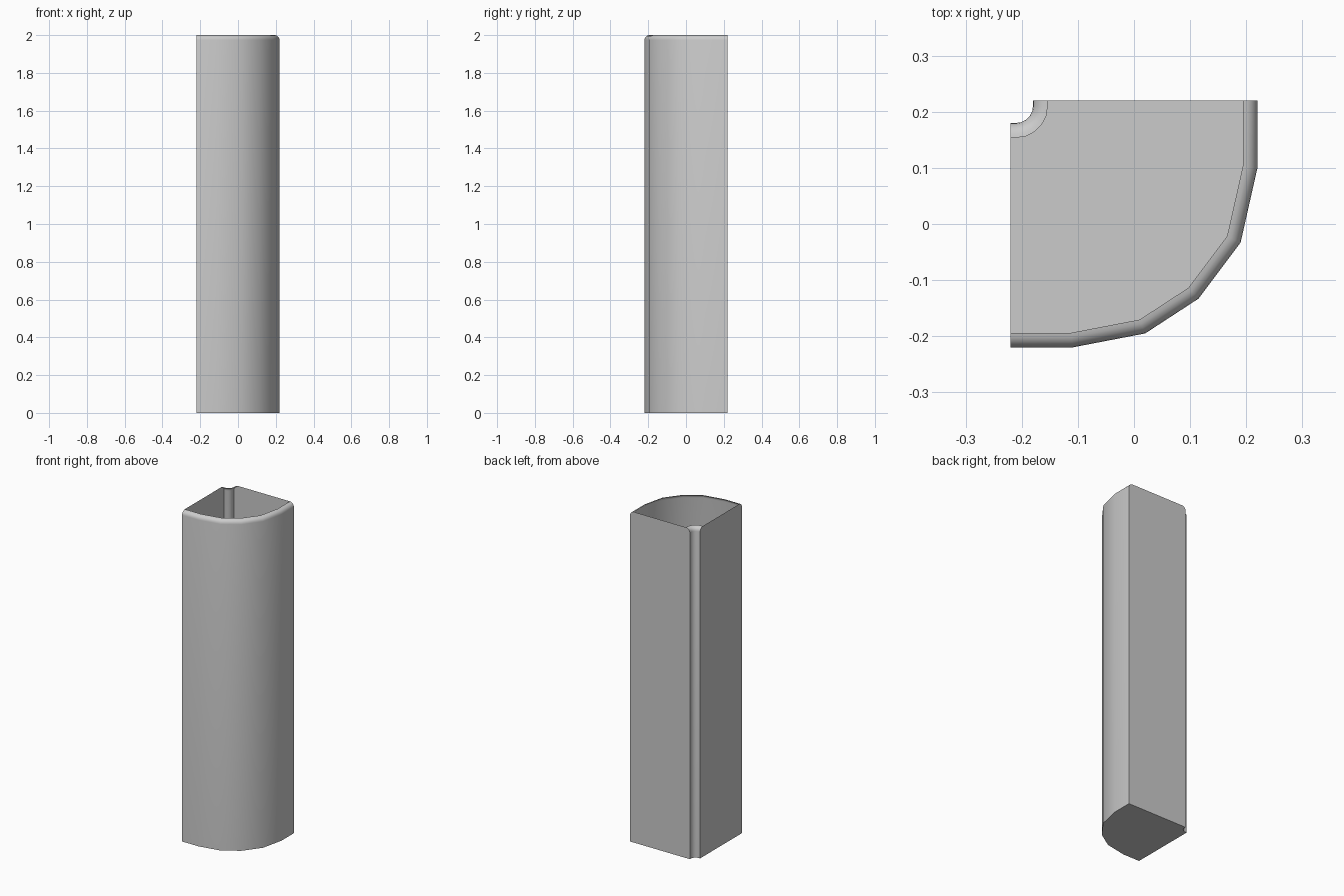
import bpy
import math
from mathutils import Vector

if "Cube" in bpy.data.objects:
    bpy.data.objects.remove(bpy.data.objects["Cube"])

HEIGHT, RIM = 2.0, 0.026

# Outer faceted curve and small concave corner notch, counter-clockwise
outer = [Vector(p) for p in [(-0.22, -0.22), (-0.11, -0.22), (0.02, -0.195), (0.115, -0.133),
                             (0.19, -0.033), (0.22, 0.10), (0.22, 0.22)]]
notch = [Vector((-0.18, 0.22))]
for i in range(6):
    a = math.radians(-18 * i)
    notch.append(Vector((-0.21 + 0.03 * math.cos(a), 0.21 + 0.03 * math.sin(a))))
notch.append(Vector((-0.22, 0.18)))


def inset(chain, d):
    """Mitred offset of an open chain towards its left side."""
    normals = []
    for a, b in zip(chain, chain[1:]):
        t = (b - a).normalized()
        normals.append(Vector((-t.y, t.x)))
    normals = [normals[0]] + normals + [normals[-1]]
    result = []
    for p, n0, n1 in zip(chain, normals, normals[1:]):
        m = (n0 + n1).normalized()
        result.append(p + m * (d / m.dot(n1)))
    return result


# Cross-section levels: straight shaft, then a rounded rim rolling inwards
levels = [(0.0, 0.0)]
STEPS = 5
for i in range(STEPS + 1):
    a = math.pi / 2 * i / STEPS
    levels.append((HEIGHT - RIM + RIM * math.sin(a), RIM * (1 - math.cos(a))))

verts, faces = [], []
n = len(outer) + len(notch)
for z, d in levels:
    verts += [(p.x, p.y, z) for p in inset(outer, d) + inset(notch, d)]
for k in range(len(levels) - 1):
    for i in range(n):
        j = (i + 1) % n
        faces.append((k * n + i, k * n + j, (k + 1) * n + j, (k + 1) * n + i))

# Closed floor, open top
faces.append(tuple(reversed(range(n))))

mesh = bpy.data.meshes.new("quarter_column")
mesh.from_pydata(verts, [], faces)
mesh.update()
column = bpy.data.objects.new("quarter_column", mesh)
bpy.context.collection.objects.link(column)
bpy.context.view_layer.objects.active = column
column.select_set(True)
bpy.ops.object.shade_smooth_by_angle(angle=math.radians(35))
